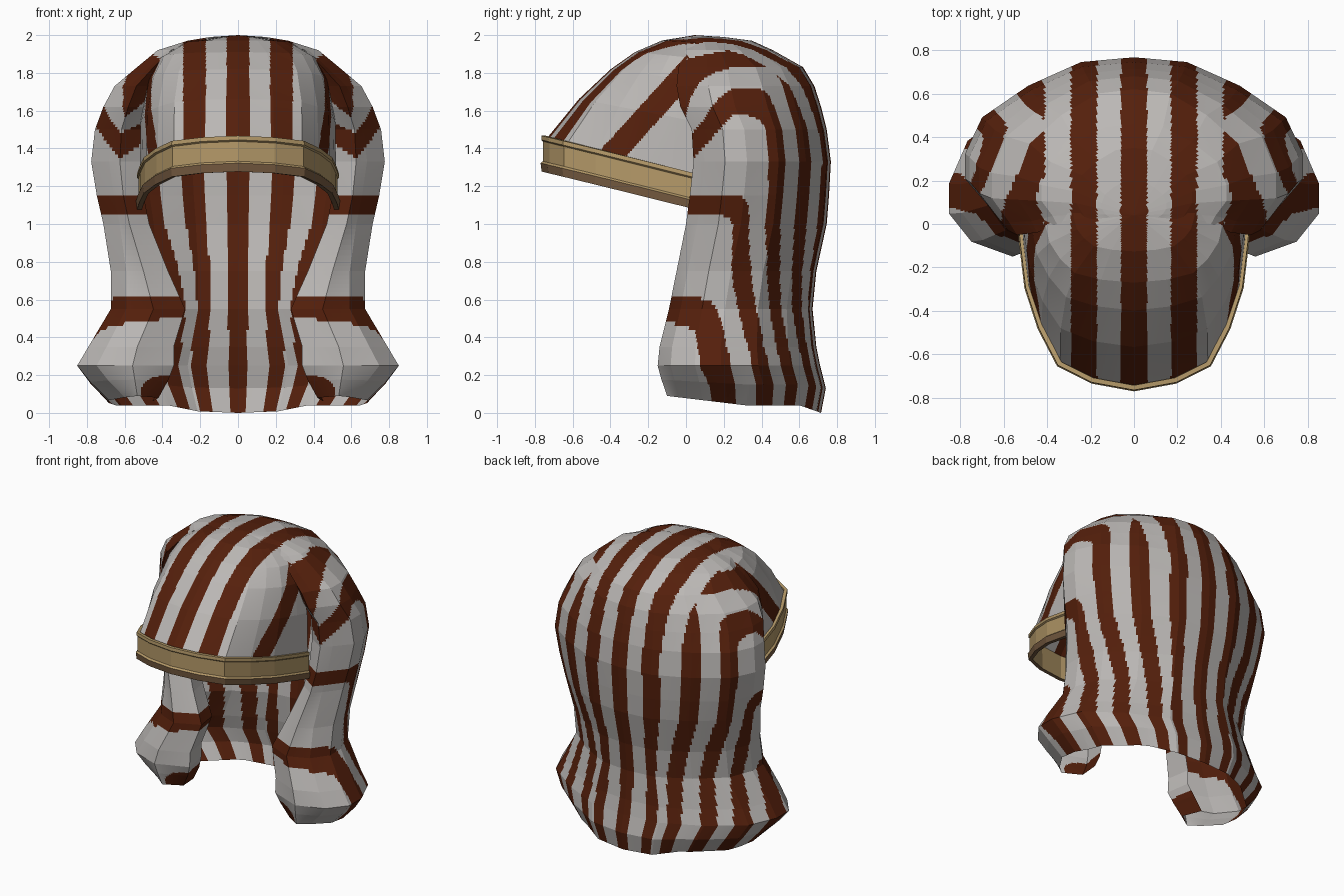
import bpy, bmesh
from math import floor
from mathutils import Vector

cube = bpy.data.objects.get("Cube")
if cube:
    bpy.data.objects.remove(cube, do_unlink=True)


def material(name, r, g, b):
    m = bpy.data.materials.new(name)
    m.use_nodes = True
    m.diffuse_color = (r, g, b, 1)
    m.node_tree.nodes["Principled BSDF"].inputs["Base Color"].default_value = (r, g, b, 1)
    return m


linen = material("pale linen", 0.50, 0.48, 0.465)
rust = material("rust red stripe", 0.09, 0.014, 0.0035)
gold = material("dull gold", 0.46, 0.32, 0.14)
bronze = material("bronze trim", 0.19, 0.11, 0.055)


def lerp(table, x):
    """Read a row from a table sorted by its first column."""
    x = min(max(x, table[0][0]), table[-1][0])
    for a, b in zip(table, table[1:]):
        if x <= b[0]:
            f = (x - a[0]) / (b[0] - a[0])
            return [p + (q - p) * f for p, q in zip(a[1:], b[1:])]


def refine(knots, n):
    """Split every gap between knots into n equal steps."""
    out = [a + (b - a) * i / n for a, b in zip(knots, knots[1:]) for i in range(n)]
    return out + [knots[-1]]


def surface(name, us, vs, point, slot, mats, flip=False):
    """Half of a grid surface, mirrored across x; slot picks a face's material."""
    bm = bmesh.new()
    grid = [[bm.verts.new(point(u, v)) for u in us] for v in vs]
    for j in range(len(vs) - 1):
        for i in range(len(us) - 1):
            quad = [grid[j][i], grid[j][i + 1], grid[j + 1][i + 1], grid[j + 1][i]]
            face = bm.faces.new(quad[::-1] if flip else quad)
            u, v = (us[i] + us[i + 1]) / 2, (vs[j] + vs[j + 1]) / 2
            face.material_index = slot(u, v, face.calc_center_median())
    bmesh.ops.remove_doubles(bm, verts=bm.verts, dist=0.0001)
    mesh = bpy.data.meshes.new(name)
    bm.to_mesh(mesh)
    bm.free()
    for m in mats:
        mesh.materials.append(m)
    ob = bpy.data.objects.new(name, mesh)
    bpy.context.scene.collection.objects.link(ob)
    mirror = ob.modifiers.new("mirror", 'MIRROR')
    mirror.merge_threshold = 0.0005


# Stripe numbering: whole numbers are the middles of the dark stripes
across = [(0, 0), (.06, .25), (.17, .75), (.29, 1.25), (.41, 1.75)]
down = [(.05, 6.2), (.18, 5.75), (.24, 5.65), (.44, 5.6), (.5, 5.25), (.62, 4.75), (.66, 4.62),
        (.98, 4.6), (1.05, 4.25), (1.16, 3.75), (1.2, 3.68), (1.5, 3.6), (1.58, 3.25),
        (1.72, 2.75), (1.83, 2.25), (1.92, 1.75), (1.97, 1), (2, 0.01)]
slant = [(1.4, 2.6), (1.71, 2.25), (1.89, 1.75), (2.2, 1.3)]
# how the hem pulls the stripes backwards, and how they dip towards the front
hem_pull = [(0, 0), (.85, 1), (1.3, 2), (2.15, 3), (2.9, 4), (4, 5), (5, 5.45), (6, 5.65), (8, 8)]
dip = [(1.15, 0), (1.32, 1.1), (1.55, 1.1), (1.8, .3), (2, 0)]


def stripe(q):
    return 1 if abs(q - floor(q + 0.5)) < 0.25 else 0


# Drape: height, half width, back y, front y, inner edge x of the lappet
levels = [(0, .69, .715, -.10, .42), (.13, .79, .74, -.13, .37), (.25, .86, .71, -.15, .34),
          (.35, .80, .69, -.14, .34), (.55, .68, .67, -.09, .28), (.75, .68, .69, -.05, .37),
          (1, .72, .745, 0, .47), (1.15, .755, .757, .02, .5), (1.33, .785, .767, .04, .51),
          (1.5, .765, .745, .03, .51), (1.62, .72, .715, -.03, .48), (1.73, .66, .68, -.05, .45),
          (1.83, .54, .62, -.04, .38), (1.92, .43, .46, 0, .3), (1.97, .27, .35, .02, .18),
          (1.99, .15, .2, .03, .08), (2, 0, .04, .04, 0)]
# Section from back centre round the side to the curled lappet edge:
# stripe number, share of half width, share of inner edge, depth fraction
section = [(0, 0, 0, 1), (1, .31, 0, .97), (2, .62, 0, .82), (3, .89, 0, .62), (4, .99, 0, .39),
           (5, .99, 0, .23), (5.5, .87, 0, .08), (6, .42, .58, 0), (7, 0, 1, .1), (8, 0, 1.08, .3)]


def drape_point(u, z):
    width, back, front, inner = lerp(levels, z)
    a, b, d = lerp(section, u)
    y = front + (back - front) * d
    depth = back - y
    lift = min(.04, depth * .35) + max(0, depth - .4) * .12
    return (a * width + b * inner, y, z + lift * max(0, 1 - z / .25))


def drape_slot(u, z, c):
    crown = z > 1.75 or (z > 1.3 and c.y > 0.2)
    if crown and c.x < 0.41:
        return stripe(lerp(across, c.x)[0])
    # stripes run down the cloth and turn forward across the lappets
    pull = min(max((1 - z) / 0.7, 0), 1)
    column = u + (lerp(hem_pull, u)[0] - u) * pull
    height = z + lerp(dip, z)[0] * max(0, 0.25 - c.y)
    q = (max(column, .01) ** -16 + lerp(down, height)[0] ** -16) ** (-1 / 16)
    return stripe(max(q, 1.75) if crown else q)


surface("cloth_drape", refine([s[0] for s in section], 16), refine([r[0] for r in levels], 9),
        drape_point, drape_slot, [linen, rust], flip=True)


# Brim line from the front centre round to the temple, seen from above
brim_path = [(0, 0, -.75), (1, .19, -.715), (2, .34, -.64), (3, .425, -.475),
             (4, .485, -.29), (5, .51, -.08), (6, .52, .05)]
CY = 0.05


def brim_top(y):
    return 1.47 - 0.25 * (y + 0.76)


# Hood front: a dome rising from the brim line to the crown
# rise, lengthwise radius, sideways radius
dome = [(0, 1, 1), (.4, .77, .99), (.68, .56, .92), (.84, .40, .80), (.95, .22, .54), (1, 0, 0)]


def dome_point(k, h):
    x, y = lerp(brim_path, k)
    length, side = lerp(dome, h)
    base = brim_top(y) - 0.03
    return (x * side, CY + (y - CY) * length, base + (2 - base) * h)


def dome_slot(k, h, c):
    if c.x < 0.36:
        return stripe(lerp(across, c.x)[0])
    return stripe(lerp(slant, c.z - 1.1 * c.y)[0])


surface("hood_front", refine([p[0] for p in brim_path], 24), refine([d[0] for d in dome], 18),
        dome_point, dome_slot, [linen, rust])

# Brim band: moulded profile (outward offset, height) swept along the brim line
profile = [(-.012, -.19), (.014, -.19), (.02, -.145), (.008, -.135), (.008, -.03),
           (.016, -.022), (.014, 0), (-.008, 0), (-.012, -.19)]


def brim_point(k, i):
    x, y = lerp(brim_path, k)
    before, after = (Vector(lerp(brim_path, k + s)) for s in (-1, 1))
    along = after - before
    # the front centre faces straight forward
    out = Vector((along.y, -along.x)).normalized() if k > 0 else Vector((0, -1))
    offset, height = profile[i]
    return (x + out.x * offset, y + out.y * offset, brim_top(y) + height)


def brim_slot(k, i, c):
    return 1 if i < 2 else 0


surface("brim_band", [p[0] for p in brim_path], list(range(len(profile))),
        brim_point, brim_slot, [gold, bronze])
